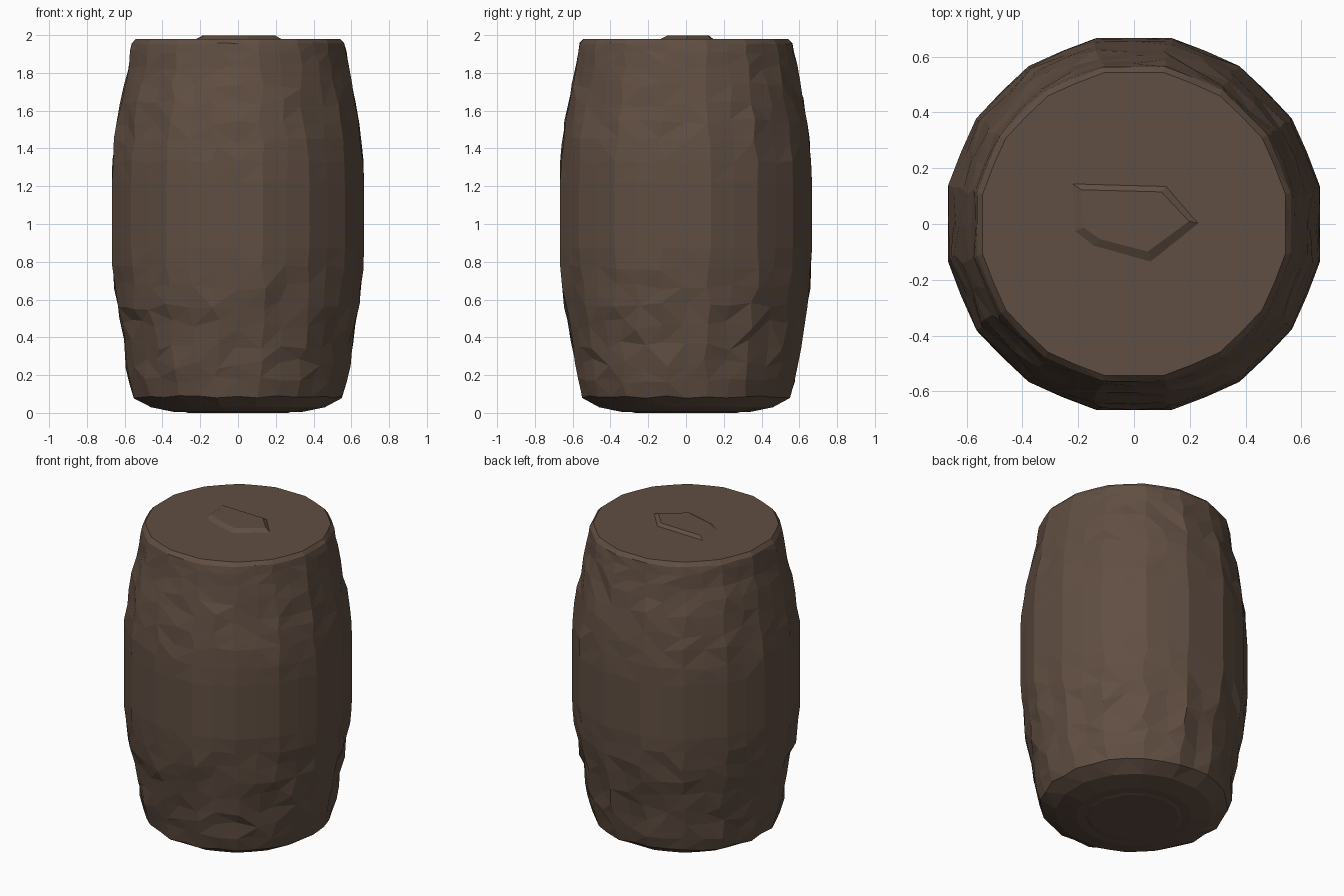
import bpy, bmesh, math, random

if "Cube" in bpy.data.objects:
    bpy.data.objects.remove(bpy.data.objects["Cube"])
random.seed(4)

wood = bpy.data.materials.new("dark brown wood")
wood.diffuse_color = (0.118, 0.077, 0.055, 1)
wood.use_nodes = True
wood.node_tree.nodes["Principled BSDF"].inputs["Base Color"].default_value = wood.diffuse_color


def finish(name, bm):
    bmesh.ops.recalc_face_normals(bm, faces=bm.faces)
    me = bpy.data.meshes.new(name)
    bm.to_mesh(me)
    bm.free()
    me.materials.append(wood)
    ob = bpy.data.objects.new(name, me)
    bpy.context.collection.objects.link(ob)
    return ob


# barrel body: lathe profile (half width, height, roughness)
profile = [(0.34, 0.005, 0), (0.46, 0.03, 0), (0.55, 0.085, 0.003),
           (0.572, 0.17, 0.008), (0.587, 0.26, 0.011), (0.603, 0.36, 0.012),
           (0.622, 0.47, 0.012), (0.640, 0.57, 0.010), (0.653, 0.67, 0.009),
           (0.663, 0.77, 0.006), (0.667, 0.87, 0), (0.667, 1.22, 0),
           (0.663, 1.33, 0.005), (0.652, 1.44, 0.008), (0.638, 1.54, 0.009),
           (0.620, 1.64, 0.010), (0.601, 1.74, 0.010), (0.583, 1.83, 0.008),
           (0.572, 1.91, 0.005), (0.563, 1.955, 0.002), (0.542, 1.98, 0)]
SEG = 32
bm = bmesh.new()
rings = []
for half, z, rough in profile:
    ring = []
    for i in range(SEG):
        a = math.tau * i / SEG
        # sixteen main sides, with slightly bulged mid-lines
        r = half / math.cos(math.pi / 16) if i % 2 else half * (1.0 if i % 8 == 0 else 1.006)
        r += random.uniform(-rough, rough * 0.7)
        a += random.uniform(-1, 1) * rough * 3.5
        dz = random.uniform(-1, 1) * rough * 2.5
        ring.append(bm.verts.new((r * math.cos(a), r * math.sin(a), z + dz)))
    rings.append(ring)
for lo, hi in zip(rings, rings[1:]):
    for i in range(SEG):
        j = (i + 1) % SEG
        bm.faces.new((lo[i], lo[j], hi[j], hi[i]))
bm.faces.new(rings[0][::-1])
bm.faces.new(rings[-1])
# randomly turned diagonals give the hewn facets
quads = [f for f in bm.faces if len(f.verts) == 4]
bmesh.ops.triangulate(bm, faces=quads, quad_method='SHORT_EDGE')
finish("barrel_body", bm)

# shallow raised chip on the lid
bm = bmesh.new()
outline = [(-0.22, -0.03), (-0.15, -0.085), (0.06, -0.145),
           (0.24, 0.0), (0.12, 0.14), (-0.23, 0.15)]
low = [bm.verts.new((x, y, 1.975)) for x, y in outline]
high = [bm.verts.new((x * 0.82, y * 0.75 + 0.01, 1.997)) for x, y in outline]
bm.faces.new(low[::-1])
bm.faces.new(high)
for i in range(6):
    j = (i + 1) % 6
    bm.faces.new((low[i], low[j], high[j], high[i]))
finish("lid_chip", bm)

# shallow foot disc under the base
bm = bmesh.new()
bmesh.ops.create_cone(bm, cap_ends=True, segments=14, radius1=0.27, radius2=0.31, depth=0.01)
for v in bm.verts:
    v.co.z += 0.005
finish("base_foot", bm)
